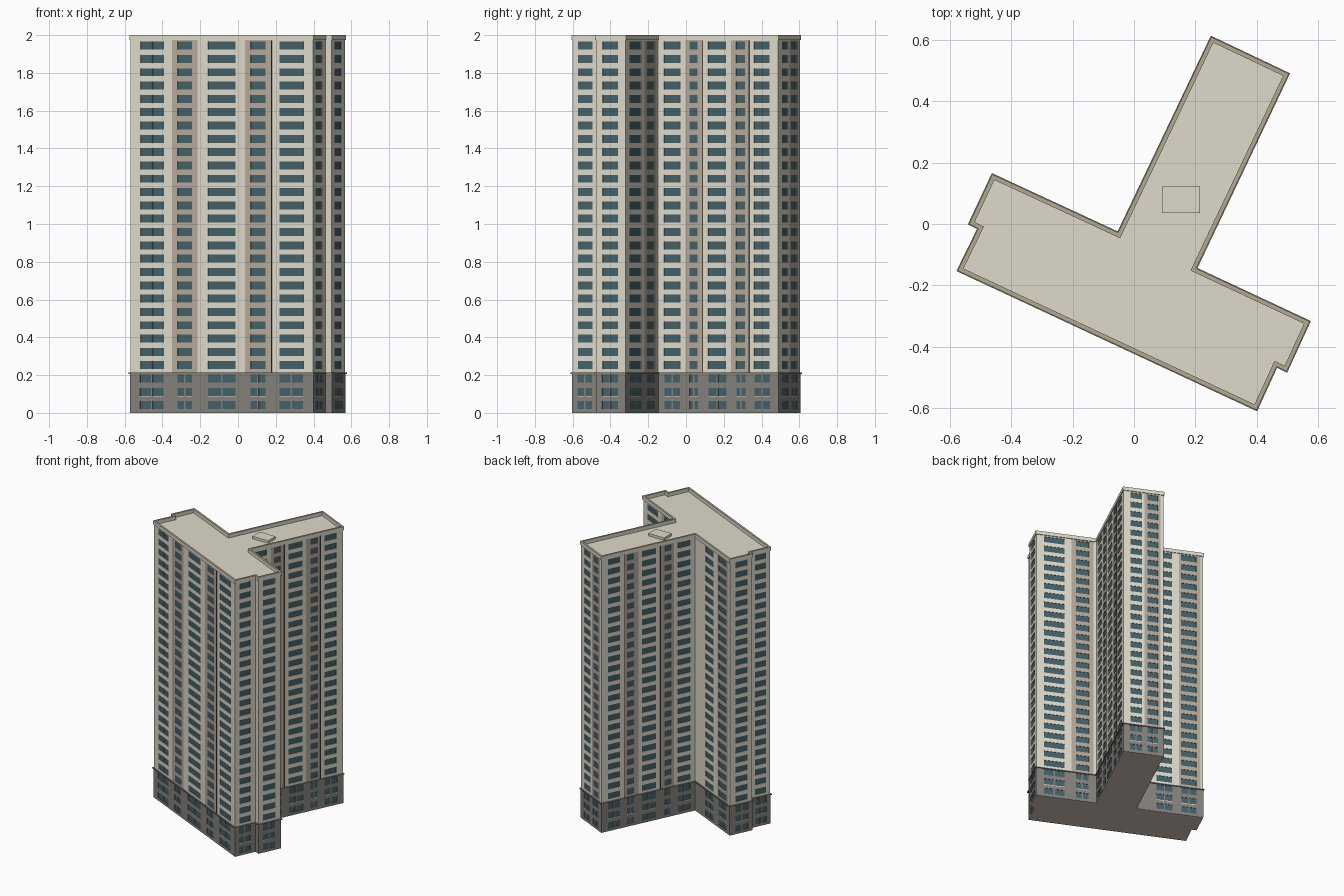
import bpy, bmesh, math
from mathutils import Vector

if "Cube" in bpy.data.objects:
    bpy.data.objects.remove(bpy.data.objects["Cube"])


def mat(name, r, g, b):
    m = bpy.data.materials.new(name)
    m.diffuse_color = (r, g, b, 1)
    m.use_nodes = True
    m.node_tree.nodes["Principled BSDF"].inputs["Base Color"].default_value = m.diffuse_color
    return m


WALL = mat("beige_wall", 0.75, 0.71, 0.61)
BAY = mat("brown_bay", 0.47, 0.40, 0.33)
GLASS = mat("teal_glass", 0.058, 0.12, 0.14)
STONE = mat("grey_stone", 0.24, 0.225, 0.205)
ROOF = mat("roof_beige", 0.74, 0.70, 0.595)
TRIM = mat("tan_trim", 0.45, 0.40, 0.29)
DARK = mat("dark_brown", 0.08, 0.07, 0.06)
BASE = mat("base_brown", 0.63, 0.55, 0.48)

# T-shaped plan, counter-clockwise
PLAN = [Vector(p) for p in [
    (-0.575, -0.152), (0.40, -0.607), (0.465, -0.465), (0.498, -0.481),
    (0.573, -0.318), (0.203, -0.145), (0.505, 0.49), (0.252, 0.61),
    (-0.052, -0.028), (-0.462, 0.162), (-0.538, 0.0), (-0.508, -0.015)]]


def inset(d):
    """Plan moved inwards by d with mitred corners."""
    out, n = [], len(PLAN)
    for i, p in enumerate(PLAN):
        a = (p - PLAN[i - 1]).normalized()
        b = (PLAN[(i + 1) % n] - p).normalized()
        na, nb = Vector((-a.y, a.x)), Vector((-b.y, b.x))
        out.append(p + (na + nb) * d / (1 + na.dot(nb)))
    return out


def flip(spans):
    return [(1 - b, 1 - a) for a, b in reversed(spans)]


# Window, brown bay and dark post spans along each facade (0 to 1)
LONG_W = [(0.055, 0.182), (0.258, 0.337), (0.424, 0.576), (0.657, 0.738), (0.815, 0.943)]
LONG_B = [(0.226, 0.366), (0.626, 0.770)]
LONG_D = [(0.115, 0.121), (0.943, 0.949)]
SIDE_W = [(0.05, 0.18), (0.26, 0.33), (0.417, 0.567), (0.65, 0.725), (0.80, 0.93)]
SIDE_B = [(0.228, 0.37), (0.606, 0.756)]
SIDE_D = [(0.18, 0.187), (0.862, 0.869)]
WING_W = [(0.13, 0.47), (0.66, 0.87)]
WING_B = [(0.58, 0.95)]
BACK_W = [(0.30, 0.535), (0.67, 0.90)]
BACK_B = [(0.64, 0.96)]
END_W = [(0.17, 0.46), (0.60, 0.86)]
END_B = [(0.53, 0.93)]
FACADES = [
    (LONG_W, LONG_B, LONG_D), ([(0.2, 0.74)], [], []), ([], [], []),
    ([(0.21, 0.74)], [], []), (WING_W, WING_B, []), (SIDE_W, SIDE_B, SIDE_D),
    (END_W, END_B, []), (flip(SIDE_W), flip(SIDE_B), flip(SIDE_D)),
    (BACK_W, BACK_B, []), ([(0.26, 0.79)], [], []), ([], [], []), ([(0.26, 0.8)], [], [])]

FLOOR, FIRST, HALF = 0.0705, 0.041, 0.021
RECESS = 0.003


def make(name, bm, mats):
    me = bpy.data.meshes.new(name)
    bm.to_mesh(me)
    bm.free()
    for m in mats:
        me.materials.append(m)
    ob = bpy.data.objects.new(name, me)
    bpy.context.collection.objects.link(ob)
    return ob


def quad(bm, pts, mi):
    bm.faces.new([bm.verts.new(p) for p in pts]).material_index = mi


def inside(v, spans):
    return any(a < v < b for a, b in spans)


def facade_block(name, ring, z0, z1, floors, mats, split):
    """Outer walls cut into cells, with every window set back."""
    bm = bmesh.new()
    rows = [(FIRST + FLOOR * i - HALF, FIRST + FLOOR * i + HALF) for i in floors]
    # the middle podium floor has a pale sill under its windows
    sills = [(rows[1][0] - 0.005, rows[1][0])] if split else []
    zs = sorted({z0, z1} | {z for r in rows + sills for z in r})
    for i, (wins, bays, posts) in enumerate(FACADES):
        p, q = ring[i], ring[(i + 1) % len(ring)]
        d = (q - p).normalized()
        back = Vector((-d.y, d.x, 0)) * RECESS
        if split:  # paired panes with a pier between them
            g = 0.004 / (q - p).length
            wins = [s for a, b in wins for s in ((a, (a + b) / 2 - g), ((a + b) / 2 + g, b))]
            bays, posts = [], []
        ts = sorted({0, 1} | {t for s in wins + bays + posts for t in s})
        for ta, tb in zip(ts, ts[1:]):
            if tb - ta < 1e-5:
                continue
            tm = (ta + tb) / 2
            a, b = p.lerp(q, ta), p.lerp(q, tb)
            mi = 1 if inside(tm, bays) else 0
            post = inside(tm, posts)
            if not post and not inside(tm, wins):
                quad(bm, [(*a, z0), (*b, z0), (*b, z1), (*a, z1)], mi)
                continue
            for za, zb in zip(zs, zs[1:]):
                zm = (za + zb) / 2
                c = [Vector((*a, za)), Vector((*b, za)), Vector((*b, zb)), Vector((*a, zb))]
                if post:
                    quad(bm, c, 3 if inside(zm, rows) else mi)
                elif inside(zm, rows):
                    r = [v + back for v in c]
                    quad(bm, r, 2)
                    for k in range(4):
                        n = (k + 1) % 4
                        quad(bm, [c[k], c[n], r[n], r[k]], mi)
                else:
                    quad(bm, c, 3 if inside(zm, sills) else mi)
    return make(name, bm, mats)


def slab(name, ring, z0, z1, m):
    """Solid plate with the plan outline."""
    bm = bmesh.new()
    lo = [bm.verts.new((*p, z0)) for p in ring]
    hi = [bm.verts.new((*p, z1)) for p in ring]
    bm.faces.new(lo[::-1])
    bm.faces.new(hi)
    for k in range(len(ring)):
        n = (k + 1) % len(ring)
        bm.faces.new([lo[k], lo[n], hi[n], hi[k]])
    return make(name, bm, [m])


def box(name, centre, size, m, angle=0):
    bpy.ops.mesh.primitive_cube_add(size=1, location=centre, rotation=(0, 0, angle))
    ob = bpy.context.object
    ob.name, ob.scale = name, size
    ob.data.materials.append(m)
    return ob


# Tower and podium walls
walls = inset(0.005)
facade_block("tower_walls", walls, 0.212, 1.975, range(3, 28), [WALL, BAY, GLASS, DARK], False)
facade_block("podium_walls", inset(0.003), 0.003, 0.21, range(3), [STONE, STONE, GLASS, WALL], True)
slab("ground_slab", inset(0.003), 0.0, 0.003, BASE)
slab("podium_ledge", inset(-0.003), 0.207, 0.214, STONE)
slab("roof_deck", walls, 1.968, 1.974, ROOF)

# Parapet ring: beige faces with a tan cap
bm = bmesh.new()
outer, inner = inset(0.0), inset(0.014)
for k in range(len(PLAN)):
    n = (k + 1) % len(PLAN)
    o, p, s, t = outer[k], outer[n], inner[k], inner[n]
    quad(bm, [(*o, 1.974), (*p, 1.974), (*p, 2), (*o, 2)], 0)
    quad(bm, [(*o, 2), (*p, 2), (*t, 2), (*s, 2)], 1)
    quad(bm, [(*t, 1.974), (*s, 1.974), (*s, 2), (*t, 2)], 0)
    quad(bm, [(*p, 1.974), (*o, 1.974), (*s, 1.974), (*t, 1.974)], 0)
make("parapet", bm, [WALL, TRIM])

# Roof hatch
box("roof_hatch", (0.153, 0.079, 1.983), (0.125, 0.085, 0.018), ROOF)

# Slim vertical pipes beside the brown bays
for i, places in [(0, (0.772,)), (5, (0.372, 0.758)), (7, (0.242, 0.628))]:
    p, q = walls[i], walls[(i + 1) % len(walls)]
    d = (q - p).normalized()
    for t in places:
        c = p.lerp(q, t)
        box("drain_pipe", (c.x, c.y, 1.092), (0.004, 0.006, 1.76), DARK, math.atan2(d.y, d.x))
